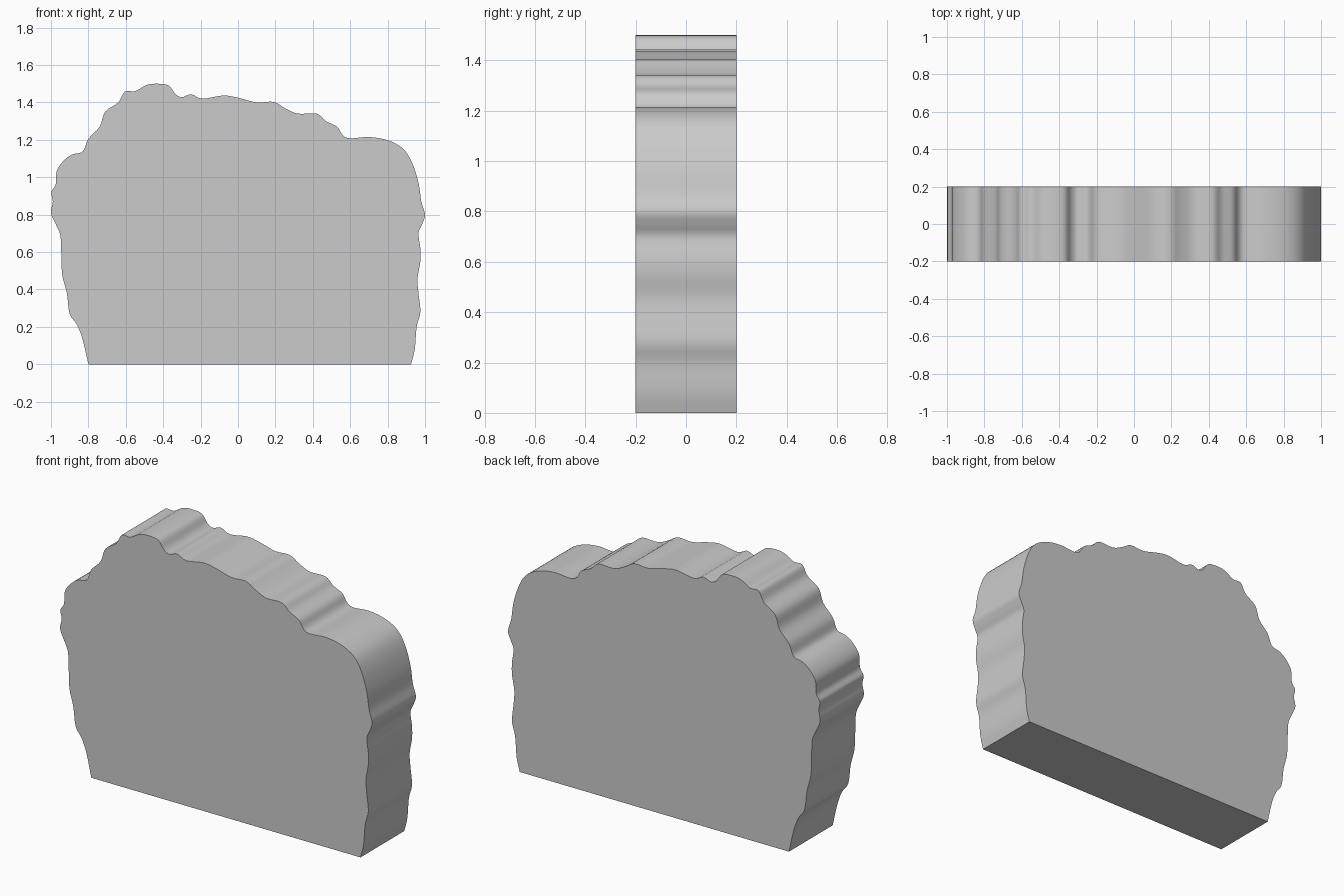
import bpy, bmesh, math
from mathutils import Vector

if "Cube" in bpy.data.objects:
    bpy.data.objects.remove(bpy.data.objects["Cube"])

# Bumpy outline (x, z), from lower left corner over the top to lower right
OUTLINE = [
    (-.80, 0), (-.83, .13), (-.86, .21), (-.90, .27), (-.915, .38), (-.94, .48),
    (-.945, .60), (-.95, .69), (-.975, .75), (-1, .81), (-.99, .87), (-.998, .92),
    (-.975, .96), (-.97, 1.03), (-.94, 1.08), (-.89, 1.12), (-.83, 1.138),
    (-.80, 1.205), (-.74, 1.27), (-.71, 1.35), (-.64, 1.40), (-.605, 1.458),
    (-.55, 1.46), (-.49, 1.493), (-.43, 1.5), (-.37, 1.49), (-.335, 1.445),
    (-.30, 1.428), (-.25, 1.443), (-.19, 1.42), (-.08, 1.437), (0, 1.425),
    (.10, 1.40), (.19, 1.403), (.25, 1.37), (.32, 1.34), (.42, 1.34), (.47, 1.30),
    (.53, 1.27), (.56, 1.225), (.60, 1.208), (.70, 1.215), (.80, 1.198),
    (.88, 1.155), (.93, 1.08), (.965, .97), (.98, .87), (1, .80), (.985, .75),
    (.965, .70), (.975, .62), (.975, .55), (.96, .46), (.965, .38), (.975, .28),
    (.955, .20), (.945, .08), (.925, 0)]
HALF_DEPTH = 0.2
STEPS = 4


def smooth_path(points, steps):
    """Catmull-Rom curve through the points, with open ends."""
    p = [Vector(q) for q in points]
    p = [2 * p[0] - p[1]] + p + [2 * p[-1] - p[-2]]
    path = []
    for a, b, c, d in zip(p, p[1:], p[2:], p[3:]):
        for i in range(steps):
            t = i / steps
            path.append(0.5 * (2 * b + (c - a) * t + (2 * a - 5 * b + 4 * c - d) * t**2
                               + (3 * b - a - 3 * c + d) * t**3))
    return path + [p[-2]]


# Slab: one profile face extruded through its depth
bm = bmesh.new()
verts = [bm.verts.new((max(-1, min(1, q.x)), -HALF_DEPTH, max(0, min(1.5, q.y))))
         for q in smooth_path(OUTLINE, STEPS)]
face = bm.faces.new(verts)
result = bmesh.ops.extrude_face_region(bm, geom=[face], use_keep_orig=True)
moved = [g for g in result["geom"] if isinstance(g, bmesh.types.BMVert)]
bmesh.ops.translate(bm, verts=moved, vec=(0, 2 * HALF_DEPTH, 0))
bmesh.ops.recalc_face_normals(bm, faces=bm.faces)

mesh = bpy.data.meshes.new("rounded_slab")
bm.to_mesh(mesh)
bm.free()
slab = bpy.data.objects.new("rounded_slab", mesh)
bpy.context.collection.objects.link(slab)

# Smooth rim, sharp front and back edges
bpy.context.view_layer.objects.active = slab
slab.select_set(True)
bpy.ops.object.shade_smooth_by_angle(angle=math.radians(40))
